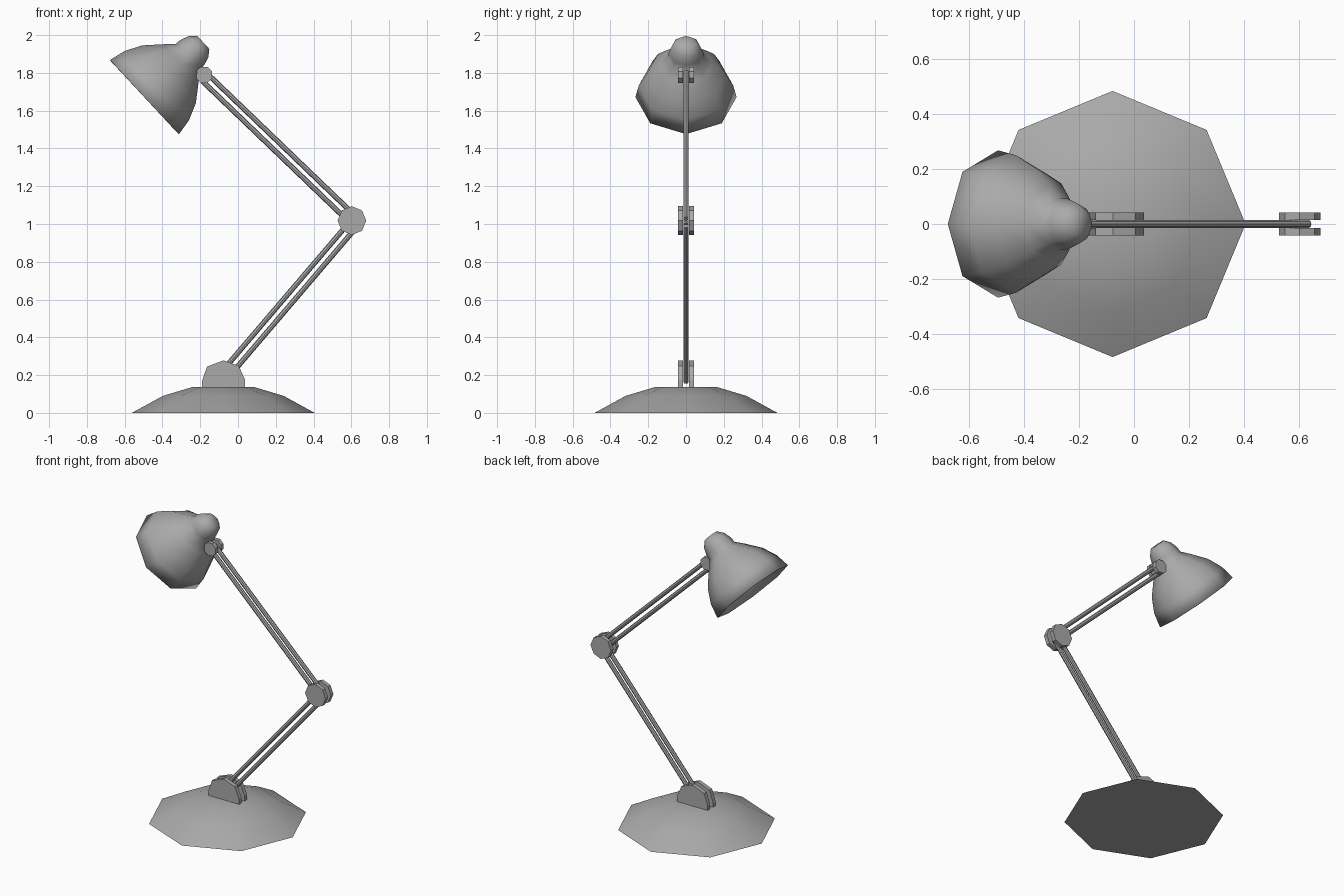
import bpy, bmesh, math
from mathutils import Vector

if "Cube" in bpy.data.objects:
    bpy.data.objects.remove(bpy.data.objects["Cube"])

grey = bpy.data.materials.new("lamp grey")
grey.diffuse_color = (0.4, 0.4, 0.4, 1)
grey.use_nodes = True
grey.node_tree.nodes["Principled BSDF"].inputs["Base Color"].default_value = grey.diffuse_color


def finish(name, bm, smooth=None):
    """Turn a bmesh into a named grey object."""
    bmesh.ops.recalc_face_normals(bm, faces=bm.faces)
    mesh = bpy.data.meshes.new(name)
    bm.to_mesh(mesh)
    bm.free()
    obj = bpy.data.objects.new(name, mesh)
    bpy.context.collection.objects.link(obj)
    mesh.materials.append(grey)
    if smooth:
        bpy.context.view_layer.objects.active = obj
        obj.select_set(True)
        bpy.ops.object.shade_smooth_by_angle(angle=math.radians(smooth))
        obj.select_set(False)
    return obj


def lathe(name, profile, smooth, sides=8, bottom=False):
    """Turn an (r, z) profile, closing the top and optionally the bottom."""
    bm = bmesh.new()
    rings = []
    for r, z in profile:
        rings.append([bm.verts.new((r * math.cos(i * math.tau / sides),
                                    r * math.sin(i * math.tau / sides), z))
                      for i in range(sides)])
    for a, b in zip(rings, rings[1:]):
        for i in range(sides):
            j = (i + 1) % sides
            bm.faces.new((a[i], a[j], b[j], b[i]))
    bm.faces.new(rings[-1])
    if bottom:
        bm.faces.new(rings[0][::-1])
    return finish(name, bm, smooth)


def plate_pair(name, outline):
    """Two upright plates with a slot between them for the rods."""
    for side, label in ((-1, "front"), (1, "back")):
        bm = bmesh.new()
        inner, outer = ([bm.verts.new((x, side * y, z)) for x, z in outline]
                        for y in (0.015, 0.042))
        bm.faces.new(inner)
        bm.faces.new(outer)
        n = len(outline)
        for i in range(n):
            j = (i + 1) % n
            bm.faces.new((inner[i], inner[j], outer[j], outer[i]))
        finish(f"{name}_{label}", bm)


def octagon(x, z, r, turn=0):
    return [(x + r * math.cos(turn + i * math.pi / 4),
             z + r * math.sin(turn + i * math.pi / 4)) for i in range(8)]


def rod_pair(name, start, end):
    """Two parallel round rods running in the xz plane."""
    a, b = Vector((start[0], 0, start[1])), Vector((end[0], 0, end[1]))
    d = b - a
    across = Vector((d.z, 0, -d.x)).normalized() * 0.023
    for s, label in ((-1, "upper"), (1, "lower")):
        bm = bmesh.new()
        bmesh.ops.create_cone(bm, cap_ends=True, segments=8, radius1=0.014,
                              radius2=0.014, depth=d.length)
        rod = finish(f"{name}_{label}_rod", bm)
        rod.rotation_euler = d.to_track_quat('Z', 'Y').to_euler()
        rod.location = (a + b) / 2 + across * s


# Domed foot
base = lathe("base", [(0.484, 0), (0.32, 0.09), (0.16, 0.138)], 29, bottom=True)
base.location.x = -0.078

# Foot bracket, elbow and head joint
plate_pair("base_bracket", [(-0.19, 0.13), (-0.19, 0.17), (-0.164, 0.245),
                            (-0.077, 0.278), (0.005, 0.248), (0.037, 0.175),
                            (0.037, 0.13)])
plate_pair("elbow_plate", octagon(0.603, 1.018, 0.076))
plate_pair("head_plate", octagon(-0.18, 1.79, 0.046, math.pi / 8))

# Arms
rod_pair("lower_arm", (-0.09, 0.178), (0.615, 1.004))
rod_pair("upper_arm", (0.62, 1.012), (-0.19, 1.79))

# Tilted open shade with its rounded cap
shade = lathe("shade", [(0.268, 0), (0.25, 0.09), (0.208, 0.178), (0.14, 0.26),
                        (0.094, 0.31), (0.092, 0.345), (0.077, 0.39),
                        (0.047, 0.425)], 62)
shade.location = (-0.495, 0, 1.672)
shade.rotation_euler.y = math.radians(47.07)
shell = shade.modifiers.new("thickness", 'SOLIDIFY')
shell.thickness = 0.008
shell.offset = -1
